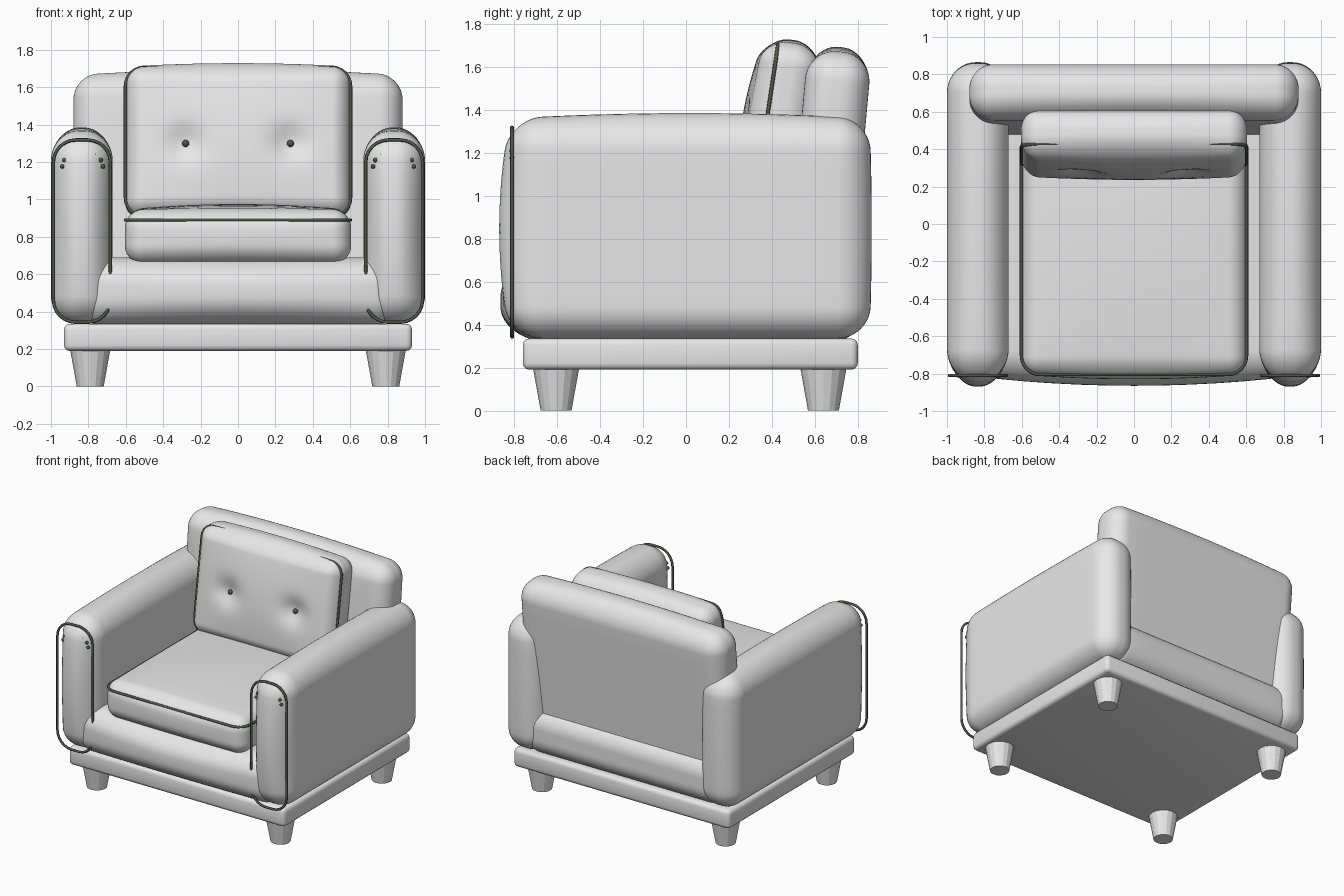
import bpy, bmesh, math
from mathutils import Matrix, Vector

cube = bpy.data.objects.get("Cube")
if cube:
    bpy.data.objects.remove(cube, do_unlink=True)


def make_material(name, colour):
    m = bpy.data.materials.new(name)
    m.use_nodes = True
    m.diffuse_color = colour
    m.node_tree.nodes["Principled BSDF"].inputs["Base Color"].default_value = colour
    return m


FABRIC = make_material("grey upholstery", (0.8, 0.8, 0.8, 1))
TRIM = make_material("dark green trim", (0.08, 0.1, 0.06, 1))


def finish(name, bm, material, matrix=Matrix(), smooth=True):
    mesh = bpy.data.meshes.new(name)
    bm.to_mesh(mesh)
    bm.free()
    mesh.materials.append(material)
    obj = bpy.data.objects.new(name, mesh)
    bpy.context.collection.objects.link(obj)
    obj.matrix_world = matrix
    if smooth:
        bpy.ops.object.select_all(action='DESELECT')
        obj.select_set(True)
        bpy.context.view_layer.objects.active = obj
        bpy.ops.object.shade_smooth_by_angle(angle=math.radians(40))
    return obj


def pillow(name, lo, hi, radius, bulge_lo=(0, 0, 0), bulge_hi=(0, 0, 0),
           matrix=Matrix(), cuts=19, dimples=(), depth=0.05, spread=0.065):
    """Rounded box whose faces swell outward, with optional tufting dimples."""
    lo, hi = Vector(lo), Vector(hi)
    centre, half = (lo + hi) / 2, (hi - lo) / 2
    bm = bmesh.new()
    bmesh.ops.create_cube(bm, size=2)
    bmesh.ops.subdivide_edges(bm, edges=bm.edges[:], cuts=cuts, use_grid_fill=True)
    for v in bm.verts:
        core, corner = Vector(), Vector()
        for i in range(3):
            u = v.co[i]
            inner = half[i] - radius[i]
            core[i] = inner * max(-1, min(1, u * 2))
            if abs(u) > 0.5:
                corner[i] = math.copysign(math.tan((abs(u) - 0.5) * math.pi / 2), u)
        reach = max(abs(c) for c in corner)
        if corner.length > 0:
            corner *= reach / corner.length
        p = core + Vector(c * r for c, r in zip(corner, radius))
        n = [p[i] / half[i] for i in range(3)]
        for i in range(3):
            swell = bulge_hi[i] if n[i] > 0 else bulge_lo[i]
            a, b = n[i - 1], n[i - 2]
            p[i] += swell * n[i] * (1 - a * a) * (1 - b * b)
        p += centre
        if n[1] < 0:
            for x, z in dimples:
                d2 = (p.x - x) ** 2 + (p.z - z) ** 2
                p.y -= depth * n[1] * math.exp(-d2 / (2 * spread ** 2))
        v.co = p
    return finish(name, bm, FABRIC, matrix)


def piping(name, lo, hi, r, matrix):
    """Closed cord around a rounded rectangle in the local XY plane."""
    pts = []
    corners = [(hi[0] - r, hi[1] - r), (lo[0] + r, hi[1] - r),
               (lo[0] + r, lo[1] + r), (hi[0] - r, lo[1] + r)]
    for k, (cx, cy) in enumerate(corners):
        for s in range(7):
            a = (k + s / 6) * math.pi / 2
            pts.append((cx + r * math.cos(a), cy + r * math.sin(a), 0, 1))
    curve = bpy.data.curves.new(name, 'CURVE')
    curve.dimensions = '3D'
    curve.bevel_depth = 0.009
    curve.bevel_resolution = 2
    spline = curve.splines.new('POLY')
    spline.points.add(len(pts) - 1)
    for point, co in zip(spline.points, pts):
        point.co = co
    spline.use_cyclic_u = True
    curve.materials.append(TRIM)
    obj = bpy.data.objects.new(name, curve)
    bpy.context.collection.objects.link(obj)
    obj.matrix_world = matrix
    bpy.ops.object.select_all(action='DESELECT')
    obj.select_set(True)
    bpy.context.view_layer.objects.active = obj
    bpy.ops.object.convert(target='MESH')


def ball(name, location, radius):
    bm = bmesh.new()
    bmesh.ops.create_uvsphere(bm, u_segments=12, v_segments=8, radius=radius)
    finish(name, bm, TRIM, Matrix.Translation(location))


UPRIGHT = Matrix.Rotation(math.pi / 2, 4, 'X')

# Plinth
bm = bmesh.new()
bmesh.ops.create_cube(bm, size=1, matrix=Matrix.Translation((0, 0.02, 0.2625))
                      @ Matrix.Diagonal((1.86, 1.56, 0.145, 1)))
bmesh.ops.bevel(bm, geom=bm.edges[:], offset=0.03, segments=3, profile=0.5,
                affect='EDGES')
finish("plinth", bm, FABRIC)

# Tapered legs
for x, side in ((0.79, "left"), (-0.79, "right")):
    for y, end in ((-0.605, "front"), (0.64, "back")):
        bm = bmesh.new()
        bmesh.ops.create_cone(bm, cap_ends=True, segments=16, radius1=0.072,
                              radius2=0.108, depth=0.2)
        finish(f"{end}_{side}_leg", bm, FABRIC,
               Matrix.Translation((x, y, 0.1)), smooth=False)

# Seat deck
pillow("seat_deck", (-0.85, -0.815, 0.325), (0.85, 0.83, 0.69),
       (0.12, 0.14, 0.14), bulge_lo=(0, 0.05, 0))

# Arms with front piping and nail heads
for s, side in ((1, "left"), (-1, "right")):
    cx = 0.835 * s
    pillow(f"{side}_arm", (cx - 0.165, -0.82, 0.335), (cx + 0.165, 0.855, 1.36),
           (0.15, 0.15, 0.15), bulge_lo=(0, 0.05, 0), bulge_hi=(0, 0.01, 0.025))
    piping(f"{side}_arm_piping", (cx - 0.152, 0.343), (cx + 0.152, 1.318), 0.12,
           Matrix.Translation((0, -0.81, 0)) @ UPRIGHT)
    for m in (1, -1):
        for k, (dx, z) in enumerate(((0.064, 1.24), (0.097, 1.21), (0.109, 1.176))):
            ball(f"{side}_nail_{k}_{'outer' if m == s else 'inner'}",
                 (0.831 * s + dx * m, -0.81, z), 0.012)

# Backrest, leaning back
pillow("backrest", (-0.88, -0.15, -0.62), (0.88, 0.15, 0.62), (0.13, 0.13, 0.13),
       bulge_hi=(0, 0, 0.03),
       matrix=Matrix.Translation((0, 0.66, 1.045)) @ Matrix.Rotation(-0.09, 4, 'X'))

# Seat cushion
pillow("seat_cushion", (-0.605, -0.805, 0.655), (0.605, 0.5, 0.945),
       (0.1, 0.1, 0.1), bulge_lo=(0, 0.025, 0.012), bulge_hi=(0, 0, 0.03))
piping("seat_cushion_piping", (-0.602, -0.805), (0.602, 0.48), 0.1,
       Matrix.Translation((0, 0, 0.89)))

# Tufted back cushion
lean = Matrix.Translation((0, 0.37, 1.31)) @ Matrix.Rotation(-0.148, 4, 'X')
pillow("back_cushion", (-0.605, -0.07, -0.41), (0.605, 0.2, 0.41),
       (0.1, 0.12, 0.1), bulge_lo=(0, 0.045, 0), bulge_hi=(0, 0.02, 0.02),
       matrix=lean, cuts=47, dimples=((-0.28, -0.02), (0.28, -0.02)))
piping("back_cushion_piping", (-0.602, -0.405), (0.602, 0.4), 0.1, lean @ UPRIGHT)
for s, side in ((1, "left"), (-1, "right")):
    ball(f"{side}_button", lean @ Vector((0.28 * s, -0.06, -0.02)), 0.019)
